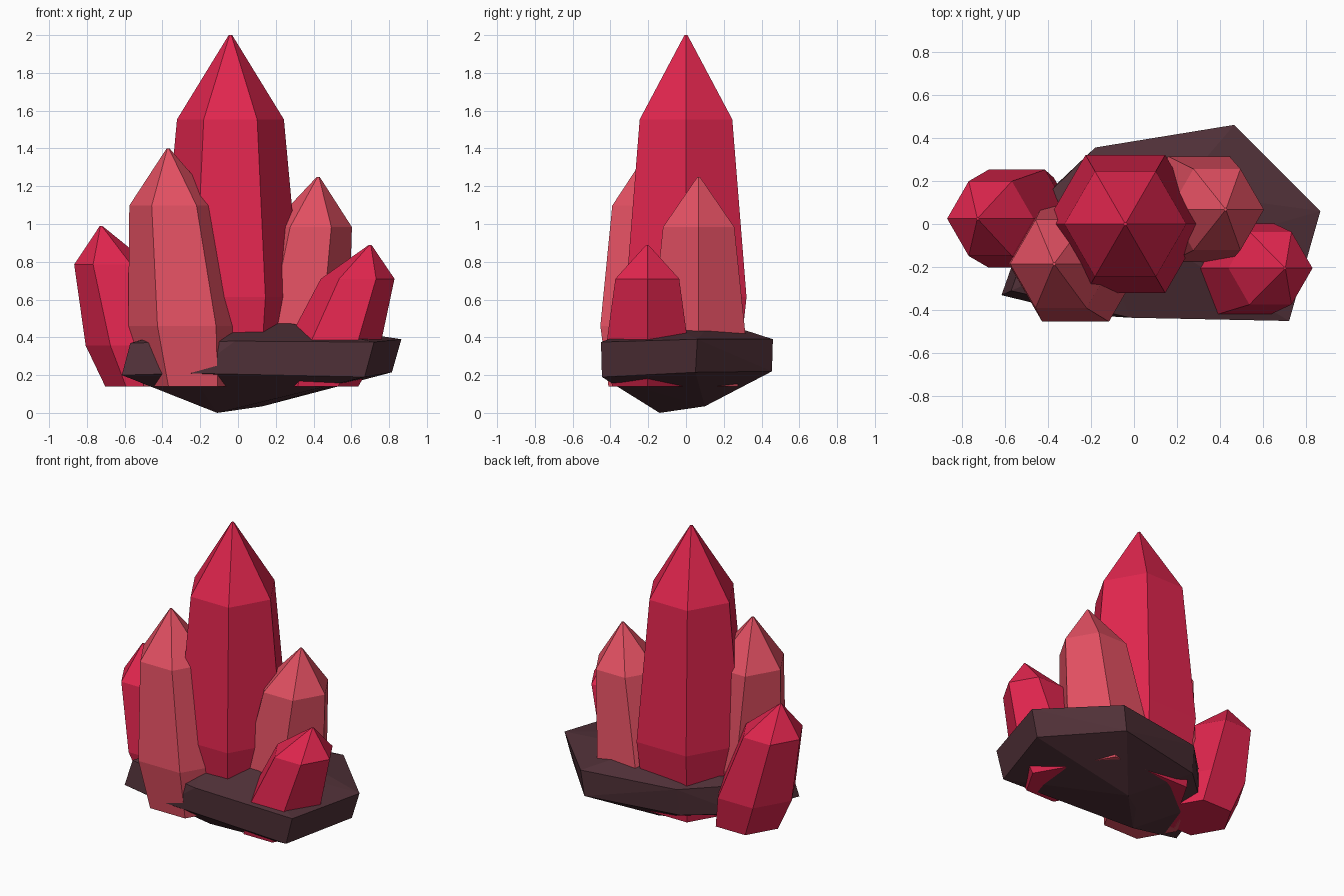
import bpy, bmesh, math
from mathutils import Vector

if "Cube" in bpy.data.objects:
    bpy.data.objects.remove(bpy.data.objects["Cube"])


def material(name, rgb):
    m = bpy.data.materials.new(name)
    m.diffuse_color = (*rgb, 1)
    m.use_nodes = True
    m.node_tree.nodes["Principled BSDF"].inputs["Base Color"].default_value = m.diffuse_color
    return m


crimson = material("crimson", (0.75, 0.019, 0.076))
rose = material("rose", (0.76, 0.08, 0.122))
stone = material("dark_stone", (0.08, 0.03, 0.039))


def finish(name, bm, mat):
    bmesh.ops.recalc_face_normals(bm, faces=bm.faces)
    me = bpy.data.meshes.new(name)
    bm.to_mesh(me)
    bm.free()
    me.materials.append(mat)
    bpy.context.collection.objects.link(bpy.data.objects.new(name, me))


BASE_Z = 0.14
# Crystal rings: (fraction of height, fraction of widest radius)
RINGS = [(0, 0.84), (0.254, 1), (0.76, 0.765), (1, 0.025)]


def crystal(name, tip, radius, lean, mat):
    """Six-sided crystal; lean is the x shift of the axis per unit below the tip."""
    bm = bmesh.new()
    x, y, z = tip
    rings = []
    for t, s in RINGS:
        h = BASE_Z + t * (z - BASE_Z)
        cx = x + lean * (z - h)
        rings.append([bm.verts.new((cx + radius * s * math.cos(i * math.pi / 3),
                                    y + radius * s * math.sin(i * math.pi / 3), h))
                      for i in range(6)])
    for a, b in zip(rings, rings[1:]):
        for i in range(6):
            j = (i + 1) % 6
            bm.faces.new((a[i], a[j], b[j], b[i]))
    bm.faces.new(rings[0][::-1])
    bm.faces.new(rings[-1])
    finish(name, bm, mat)


# Crystal cluster
crystal("centre_crystal", (-0.04, 0, 2.0), 0.37, 0, crimson)
crystal("front_left_crystal", (-0.37, -0.185, 1.4), 0.31, 0.105, rose)
crystal("back_right_crystal", (0.425, 0.067, 1.25), 0.285, -0.15, rose)
crystal("left_crystal", (-0.725, 0.025, 0.99), 0.262, 0.285, crimson)
crystal("front_right_crystal", (0.70, -0.205, 0.89), 0.255, -0.37, crimson)

# Faceted rock base: convex shape around its corner points
corners = [
    # upper rim
    (0.465, 0.46, 0.39), (0.865, 0.06, 0.39), (0.72, -0.45, 0.375), (-0.015, -0.435, 0.38),
    (-0.57, -0.31, 0.37), (-0.42, 0.12, 0.39), (-0.18, 0.355, 0.39),
    # lower rim
    (0.44, 0.455, 0.22), (0.815, 0.05, 0.215), (0.67, -0.445, 0.19), (-0.25, -0.42, 0.21),
    (-0.615, -0.33, 0.20), (-0.47, 0.08, 0.2), (-0.19, 0.33, 0.21),
    # underside
    (-0.11, -0.14, 0.0), (0.13, 0.1, 0.035), (0.0, 0.02, 0.03),
    # crown
    (0.2, -0.13, 0.49), (0.2, 0.15, 0.49), (-0.2, 0.1, 0.47), (-0.15, -0.12, 0.48),
]
bm = bmesh.new()
for c in corners:
    bm.verts.new(Vector(c))
hull = bmesh.ops.convex_hull(bm, input=bm.verts)
loose = [v for v in bm.verts if not v.link_faces]
bmesh.ops.delete(bm, geom=loose, context='VERTS')
bmesh.ops.dissolve_limit(bm, angle_limit=math.radians(3), verts=bm.verts, edges=bm.edges)
finish("rock_base", bm, stone)
